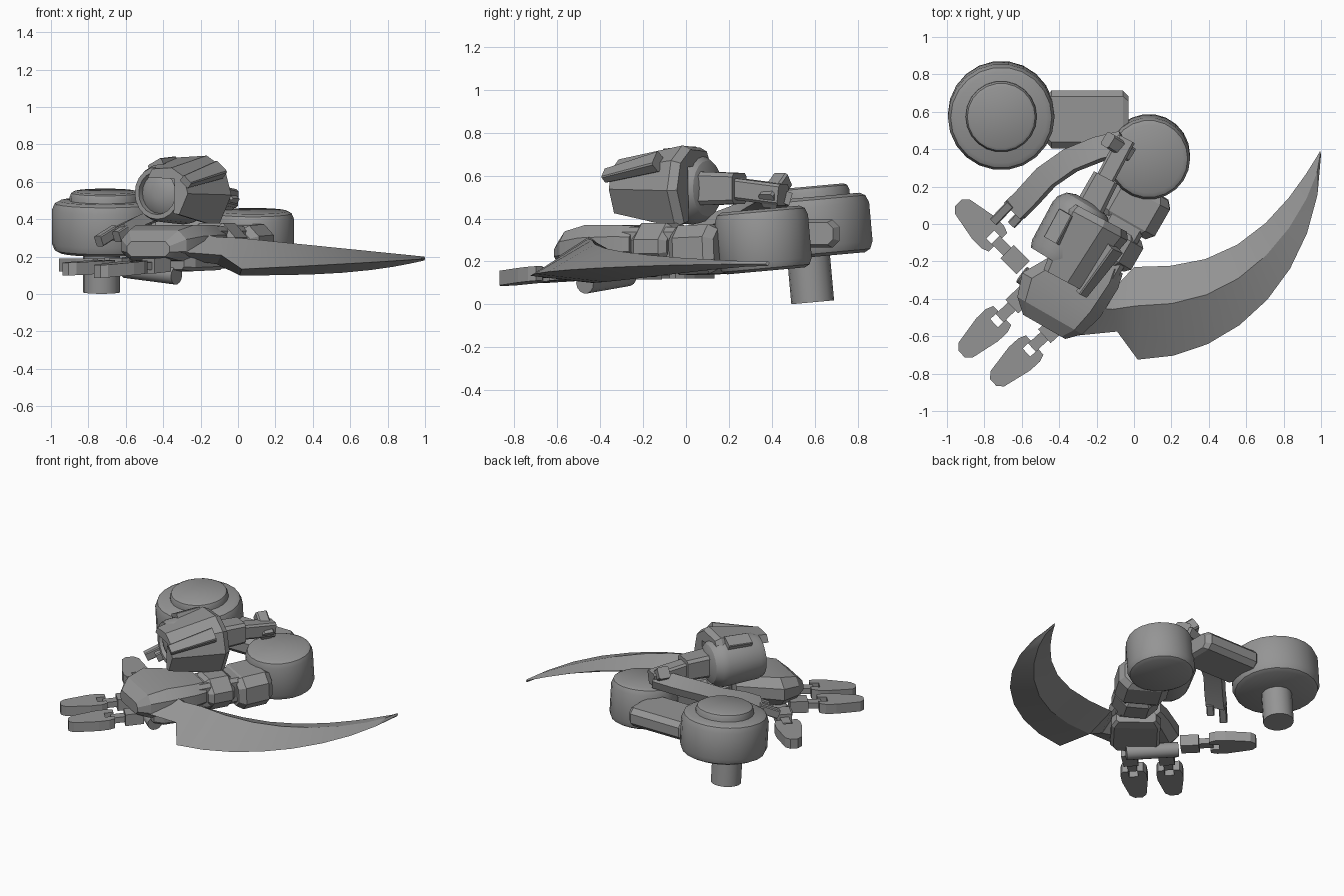
import bpy, bmesh, math
from mathutils import Vector

cube = bpy.data.objects.get("Cube")
if cube:
    bpy.data.objects.remove(cube, do_unlink=True)

shade = (.3, .3, .3, 1)
grey = bpy.data.materials.new("plain_grey")
grey.use_nodes = True
grey.diffuse_color = shade
grey.node_tree.nodes["Principled BSDF"].inputs["Base Color"].default_value = shade

UP = Vector((0, 0, 1))
LEAN = Vector((0, -.09, 1))              # axis of both wheels
ARM = Vector((-.5, -.87, 0))             # elbow to hand
POD = Vector((-.47, -.88, 0))            # rear to front of the pod
POD_SIDE = POD.cross(-UP)                # outer side of the pod


def loft(name, rings, smooth=True):
    """Skin a list of equal rings and cap both ends."""
    bm = bmesh.new()
    loops = [[bm.verts.new(point) for point in ring] for ring in rings]
    for near, far in zip(loops, loops[1:]):
        for i in range(len(near)):
            bm.faces.new((near[i - 1], near[i], far[i], far[i - 1]))
    bm.faces.new(loops[0])
    bm.faces.new(loops[-1])
    bmesh.ops.recalc_face_normals(bm, faces=bm.faces)
    mesh = bpy.data.meshes.new(name)
    bm.to_mesh(mesh)
    bm.free()
    mesh.materials.append(grey)
    part = bpy.data.objects.new(name, mesh)
    bpy.context.collection.objects.link(part)
    if smooth:
        bpy.ops.object.select_all(action='DESELECT')
        part.select_set(True)
        bpy.context.view_layer.objects.active = part
        bpy.ops.object.shade_smooth_by_angle(angle=math.radians(28))


def lathe(name, base, axis, profile, sides=20):
    """Turn (height, radius) pairs around an axis."""
    turn = Vector(axis).to_track_quat('Z', 'Y')
    angles = [math.tau * i / sides for i in range(sides)]
    loft(name, [[Vector(base) + turn @ Vector((radius * math.cos(a), radius * math.sin(a), height))
                 for a in angles] for height, radius in profile])


def drum_profile(radius, half, bevel):
    """Upright side with rounded shoulders above and below."""
    turns = [math.radians(a) for a in (0, 45, 80)]
    upper = [(half - bevel * (1 - math.sin(a)), radius - bevel * (1 - math.cos(a))) for a in turns]
    return [(-height, r) for height, r in reversed(upper)] + upper


def octagon(centre, forward, width, height, chamfer, up=UP):
    """Chamfered cross-section given by half width and half height."""
    side = forward.cross(up).normalized()
    top = side.cross(forward).normalized()
    cut = chamfer * min(width, height)
    corner = [(width, height - cut), (width - cut, height)]
    upper = corner + [(-x, z) for x, z in reversed(corner)]
    return [centre + side * x + top * z for x, z in upper + [(-x, -z) for x, z in upper]]


def beam(name, start, end, width, height, taper=1, chamfer=.25, bevel=0, up=UP, smooth=False):
    """Straight bar between two points, with optional bevelled ends."""
    start, end = Vector(start), Vector(end)
    forward = (end - start).normalized()
    stops = [(start, 1), (end, taper)]
    if bevel:
        stops = [(start, .8), (start + forward * bevel, 1),
                 (end - forward * bevel, taper), (end, taper * .8)]
    loft(name, [octagon(point, forward, width * s, height * s, chamfer, up)
                for point, s in stops], smooth)


def plate(name, base, forward, half_outline, thick):
    """Mirrored flat outline of (along, across) points, given thickness."""
    forward = forward.normalized()
    side = forward.cross(UP)
    outline = half_outline + [(a, -b) for a, b in reversed(half_outline)]
    loft(name, [[base + forward * a + side * b + UP * z for a, b in outline]
                for z in (-thick, thick)], False)


# Shoulder wheel with a stepped cap, its peg and the elbow wheel
lathe("shoulder_wheel", (-.71, .58, .36), LEAN, drum_profile(.285, .14, .05), 22)
lathe("shoulder_cap", (-.71, .58, .45), LEAN, drum_profile(.19, .1, .03), 22)
lathe("shoulder_peg", (-.73, .59, .01), LEAN, [(0, .1), (.24, .1)], 16)
lathe("elbow_wheel", (.08, .36, .3), LEAN, drum_profile(.22, .145, .045), 22)

# Slab joining the two wheels
beam("shoulder_link", (-.47, .56, .33), (-.03, .56, .33), .155, .065, chamfer=.5, bevel=.03)


def arm(distance, height=.27):
    return Vector((.05, .17, height)) + ARM * distance


# Forearm: elbow block, neck and round collar
beam("elbow_block", arm(-.03, .26), arm(.21, .25), .17, .115, chamfer=.5, bevel=.04)
beam("forearm_neck", arm(.15), arm(.6), .11, .09)
beam("forearm_collar", arm(.23), arm(.42), .15, .11, chamfer=.7, bevel=.03, smooth=True)

# Palm and the roller below it
palm = [((-.19, -.19, .28), .15, .085), ((-.25, -.25, .28), .19, .09), ((-.39, -.38, .27), .24, .1),
        ((-.45, -.49, .26), .2, .08), ((-.48, -.55, .24), .13, .04)]
loft("palm", [octagon(Vector(c), ARM, w, h, .6) for c, w, h in palm])
beam("palm_underside", (-.17, -.18, .18), (-.39, -.46, .17), .16, .05, chamfer=.4, bevel=.06)
lathe("palm_roller", (-.6, -.27, .135), (.27, -.2, -.035), [(0, .05), (.34, .05)], 14)

# Two fingers and a thumb: knuckle, link and forked tip
KNUCKLE = [(-.06, .05), (.06, .05)]
LINK = [(.04, .03), (.15, .03)]
TIP = [(.19, .03), (.13, .03), (.13, .07), (.17, .085), (.24, .085), (.4, .055), (.43, .025)]
for digit, base, forward in [("first_finger", (-.61, -.4, .155), (-.72, -.68, -.05)),
                             ("second_finger", (-.435, -.56, .155), (-.74, -.67, -.08)),
                             ("thumb", (-.635, -.19, .155), (-.7, .7, 0))]:
    for piece, outline, thick in [("knuckle", KNUCKLE, .04), ("link", LINK, .02), ("tip", TIP, .034)]:
        plate(digit + "_" + piece, Vector(base), Vector(forward), outline, thick)


def blade_section(inner, outer, edge, ridge, keel):
    """Diamond section with sharp edges, a ridge above and a keel below."""
    tilt = (ridge - keel) / 6
    inner, outer = Vector((*inner, edge + tilt)), Vector((*outer, edge - tilt / 2))
    upper = inner.lerp(outer, .42)
    lower = upper.copy()
    upper.z, lower.z = ridge, keel
    return [inner, upper, outer, lower]


# Curved blade: a neck out of the palm, then a sweep between two arcs
blade = [blade_section((-.2, -.33), (-.34, -.6), .24, .34, .18),
         blade_section((-.13, -.37), (-.09, -.575), .22, .305, .16)]
STEPS = 8
for i in range(STEPS + 1):
    angle = math.pi / 2 * i / STEPS
    x = math.sin(angle)
    blade.append(blade_section((x * .995, .62 * x ** 2.8 - .23),
                               (.02 + .98 * x, .37 - 1.095 * math.cos(angle)),
                               .15 + .04 * x, .3 - .1 * x, .1 + .08 * x ** 3))
loft("blade", blade)

# Pod: round barrel with a domed rear and a recessed front lens
lathe("pod_barrel", (-.25, .1, .54), (-.52, -.85, 0),
      [(-.02, .08), (0, .13), (.04, .16), (.08, .168), (.31, .155), (.35, .14),
       (.35, .115), (.32, .11), (.34, .08), (.35, .03)])

# Faceted hood: a roof over the barrel and a wall on its outer side
HOOD = [(.12, -.19), (.2, -.02), (.16, .12), (.05, .19), (-.13, .18), (-.17, .11), (.08, .1), (.07, -.18)]
hood = []
for distance, scale in [(.04, .9), (.08, 1), (.43, .66)]:
    centre = Vector((-.2, .09, .55)) + POD * distance + POD_SIDE * .03 * scale
    hood.append([centre + (POD_SIDE * x + UP * z) * scale for x, z in HOOD])
loft("pod_hood", hood, False)
beam("hood_fin", (-.1, -.13, .665), (-.28, -.375, .6), .045, .03, .7, up=Vector((.6, -.3, .7)))
beam("hood_tab", (-.36, .06, .7), (-.44, -.09, .69), .045, .02, up=Vector((-.5, 0, .85)))


def rod(distance):
    return Vector((-.235, .09, .54)) - POD * distance


# Stepped rod from the pod back to the elbow
beam("pod_rod_wide", rod(-.05), rod(.18), .08, .08, .9)
beam("pod_rod_narrow", rod(.15), rod(.41) - UP * .03, .05, .05)
beam("rod_bracket", (-.14, .45, .58), (-.03, .38, .48), .04, .04)

# Curved strap sweeping down from the rod, ending in two prongs
path = [Vector(p) for p in [(-.06, .43, .51), (-.19, .4, .49), (-.34, .34, .46),
                            (-.47, .25, .41), (-.57, .14, .37), (-.64, .07, .33)]]
strap = []
for i, point in enumerate(path):
    heading = path[min(i + 1, len(path) - 1)] - path[max(i - 1, 0)]
    across = heading.cross(UP).normalized() * .06 - UP * .02
    rise = across.cross(heading).normalized() * .03
    strap.append([point + across + rise, point - across + rise,
                  point - across - rise, point + across - rise])
loft("strap", strap)
for name, shift, reach in [("outer_prong", .04, .12), ("inner_prong", -.04, .06)]:
    heading = Vector((-.63, -.66, -.4)).normalized()
    start = path[-1] + heading.cross(-UP).normalized() * -shift
    beam("strap_" + name, start - heading * .02, start + heading * reach, .025, .03)
